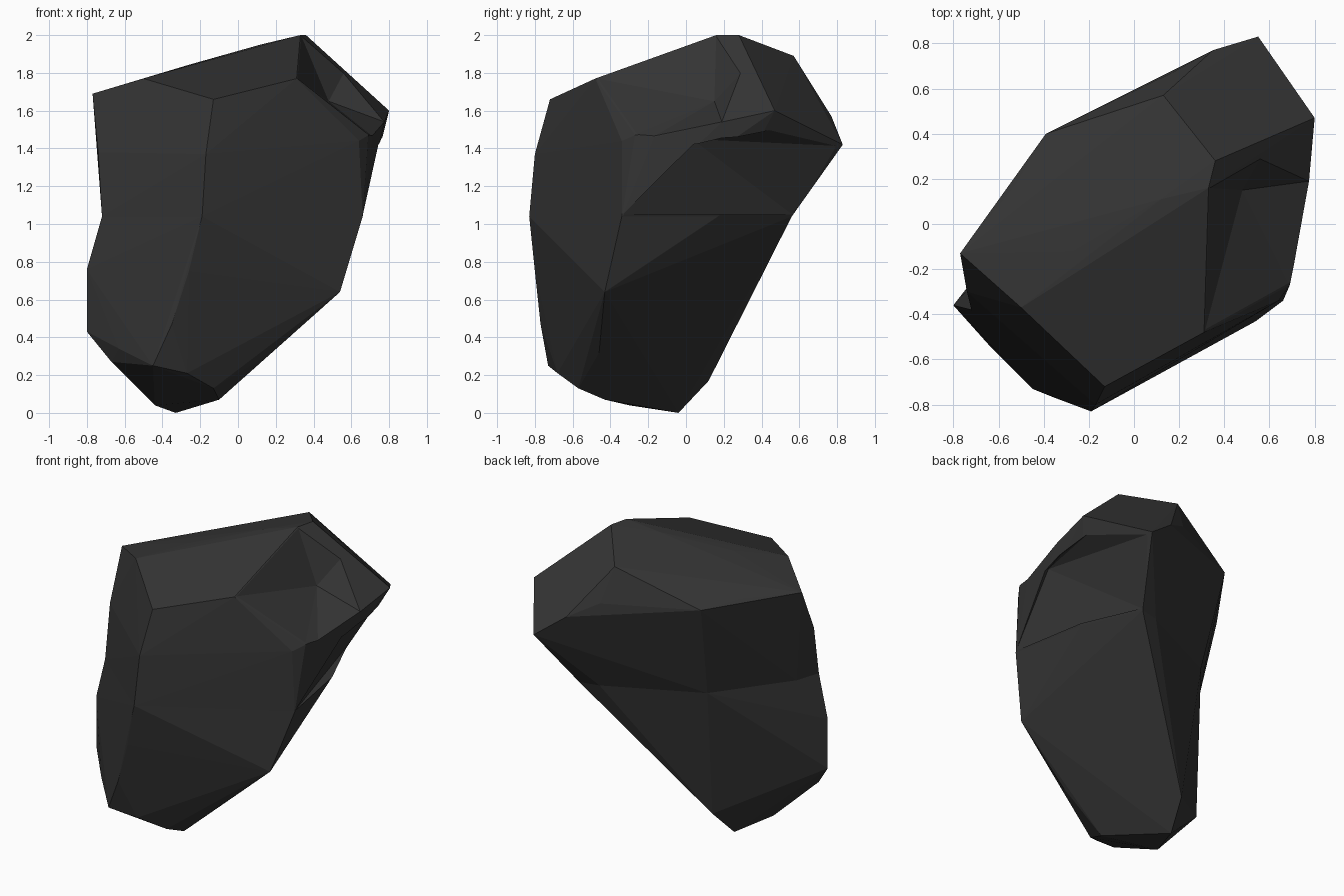
import bpy, bmesh

if "Cube" in bpy.data.objects:
    bpy.data.objects.remove(bpy.data.objects["Cube"])

SPLIT = 1.04   # height of the waist where the two boulder halves meet


def add_hull(bm, points):
    """Add the convex hull of some points to a bmesh."""
    verts = [bm.verts.new(p) for p in points]
    res = bmesh.ops.convex_hull(bm, input=verts)
    junk = {g for k in ("geom_interior", "geom_unused") for g in res[k]
            if isinstance(g, bmesh.types.BMVert)}
    bmesh.ops.delete(bm, geom=list(junk), context='VERTS')


def make_object(name, bm):
    bmesh.ops.recalc_face_normals(bm, faces=bm.faces)
    mesh = bpy.data.meshes.new(name)
    bm.to_mesh(mesh)
    bm.free()
    ob = bpy.data.objects.new(name, mesh)
    bpy.context.collection.objects.link(ob)
    return ob


def chip(ob, name, points):
    """Knock a convex chip off an object."""
    bm = bmesh.new()
    add_hull(bm, points)
    cutter = make_object(name, bm)
    cutter.hide_render = True
    mod = ob.modifiers.new(name, 'BOOLEAN')
    mod.operation = 'DIFFERENCE'
    mod.solver = 'EXACT'
    mod.object = cutter
    bpy.context.view_layer.objects.active = ob
    bpy.ops.object.modifier_apply(modifier=mod.name)
    bpy.data.objects.remove(cutter)


# Waist outline shared by both halves
waist = [(x, y, SPLIT) for x, y in (
    (-.19, -.83), (.66, -.34), (.57, .17), (.40, .56), (.27, .53),
    (-.33, .245), (-.67, -.22), (-.72, -.38))]

# Upper half: slanted top, peak, overhanging back corner
upper = [
    (-.13, -.72, 1.66), (-.50, -.37, 1.77), (-.77, -.13, 1.69), (-.53, .17, 1.70),
    (-.39, .40, 1.67), (.13, .57, 1.89), (.17, .67, 1.67), (.35, .77, 1.57),
    (.55, .83, 1.42), (.80, .47, 1.60), (.36, .28, 2.0), (.33, .16, 2.0),
    (.12, .11, 1.95), (-.27, -.12, 1.84), (.31, -.48, 1.77), (-.17, -.80, 1.37),
    (-.74, -.30, 1.38), (.64, -.34, 1.44), (.69, -.27, 1.47), (.71, -.17, 1.46),
    (.71, .03, 1.45), (.775, .19, 1.54)]

# Lower half: tapering to a small off-centre foot
lower = [
    (-.26, -.80, .75), (-.35, -.77, .47), (-.45, -.73, .25), (-.80, -.36, .76),
    (-.80, -.36, .43), (-.63, -.55, .34), (-.67, -.45, .27), (-.51, -.07, .44),
    (-.28, .12, .17), (-.02, .26, .50), (.54, -.43, .64),
    (.18, -.46, .32), (-.10, -.43, .07), (-.13, -.57, .13), (-.27, -.68, .21),
    (-.44, -.30, .04), (-.33, -.04, 0)]

# Boulder: join the halves and drop the inner faces at the waist
bm = bmesh.new()
add_hull(bm, waist + upper)
add_hull(bm, waist + lower)
inner = [f for f in bm.faces if all(abs(v.co.z - SPLIT) < 1e-5 for v in f.verts)]
bmesh.ops.delete(bm, geom=inner, context='FACES')
bmesh.ops.remove_doubles(bm, verts=bm.verts, dist=.001)
rock = make_object("boulder", bm)

# Undercut below the right corner
chip(rock, "undercut_cutter", [
    (.553, .832, 1.412), (.64, .47, 1.43), (.71, .03, 1.45), (.75, .47, 1.50),
    (.745, .19, 1.47), (.662, -.335, 1.05), (.57, .17, 1.05), (.402, .562, 1.05),
    (1.1, .7, 1.2), (1.0, .1, 1.2)])

# Notch in the upper right side, cut as a front and a rear chip
chip(rock, "front_notch_cutter", [
    (.332, .16, 2.003), (.355, -.16, 1.90), (.311, -.483, 1.773), (.69, -.275, 1.474),
    (.62, -.20, 1.57), (.48, .15, 1.65), (.56, .29, 1.80), (.712, -.17, 1.465),
    (.777, .19, 1.54), (1.1, -.1, 1.8), (.75, -.1, 2.2)])
chip(rock, "rear_notch_cutter", [
    (.332, .155, 2.004), (.362, .281, 2.005), (.56, .288, 1.80), (.803, .472, 1.602),
    (.779, .185, 1.541), (1.1, .1, 1.8), (.75, .1, 2.2)])

# Dark stone colour
mat = bpy.data.materials.new("dark_stone")
mat.diffuse_color = (.035, .035, .035, 1)
mat.use_nodes = True
mat.node_tree.nodes["Principled BSDF"].inputs["Base Color"].default_value = mat.diffuse_color
rock.data.materials.clear()
rock.data.materials.append(mat)
